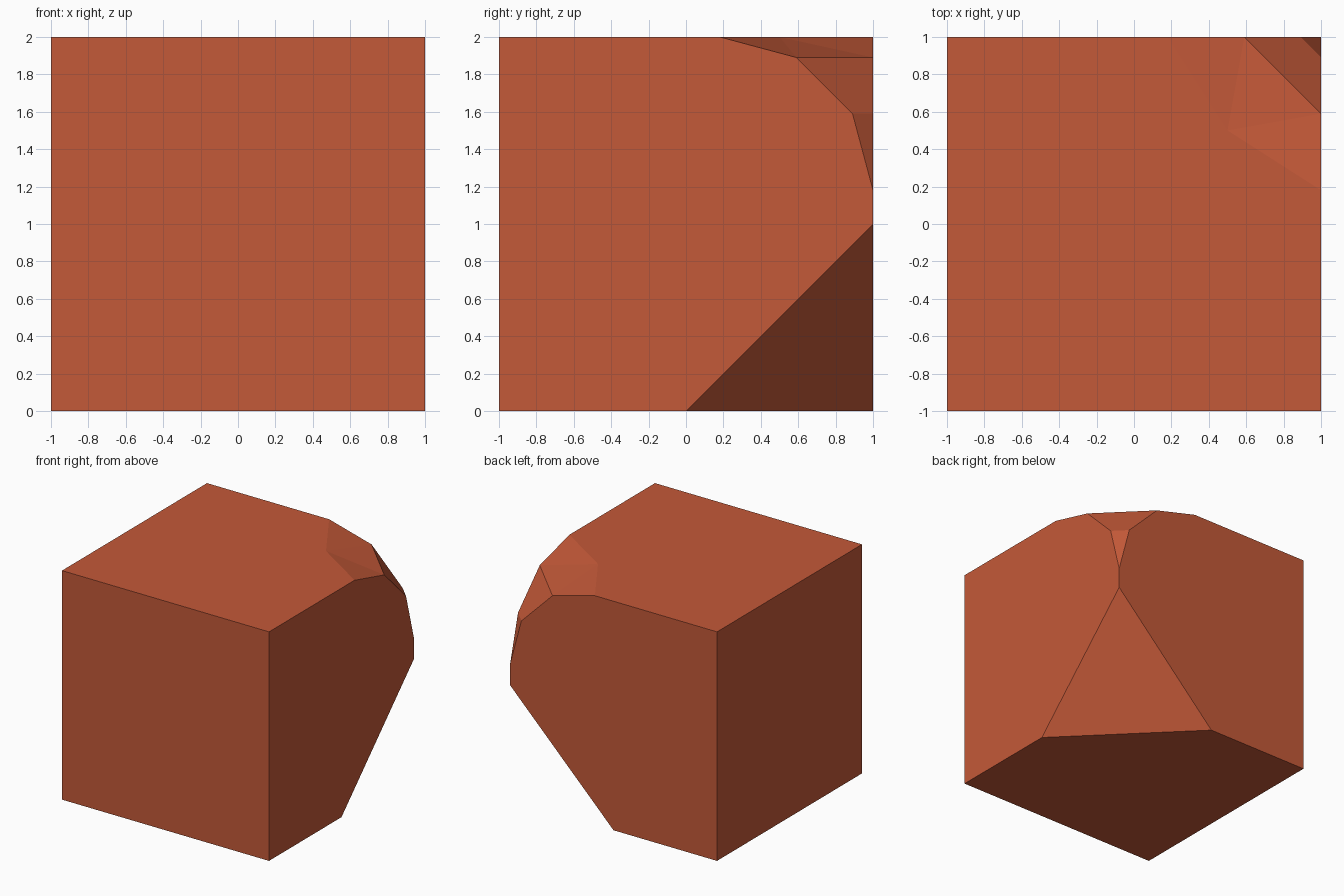
import bpy, bmesh, math

if "Cube" in bpy.data.objects:
    bpy.data.objects.remove(bpy.data.objects["Cube"])

R = 0.82  # radius of the rounded top corner
SEG = 3

bm = bmesh.new()
V = lambda x, y, z: bm.verts.new((x, y, z))

# Plain corners: bottom three and top three
b0, b1, b2 = V(-1, -1, 0), V(1, -1, 0), V(-1, 1, 0)
t0, t1, t2 = V(-1, -1, 2), V(1, -1, 2), V(-1, 1, 2)

# Cut bottom corner
cr, cb, ce = V(1, 0, 0), V(0, 1, 0), V(1, 1, 1)

# Rounded top corner: matching arcs on the right and back sides
tip = V(1, 1, 2 - R)
right_arc, back_arc = [], []
for i in range(1, SEG + 1):
    a = math.radians(90 * i / SEG)
    p, z = 1 - R + R * math.cos(a), 2 - R + R * math.sin(a)
    right_arc.append(V(1, p, z))
    back_arc.append(V(p, 1, z))
inner = V(0.5, 0.5, 2)

# Big sides
bm.faces.new((b0, b1, t1, t0))
bm.faces.new((b0, t0, t2, b2))
bm.faces.new((b0, b2, cb, cr, b1))
bm.faces.new([b1, cr, ce, tip] + right_arc + [t1])
bm.faces.new([b2, t2] + back_arc[::-1] + [tip, ce, cb])
bm.faces.new((t0, t1, right_arc[-1], inner, back_arc[-1], t2))

# Corner facets
bm.faces.new((cr, cb, ce))
bm.faces.new((tip, back_arc[0], right_arc[0]))
bm.faces.new((right_arc[0], back_arc[0], back_arc[1], right_arc[1]))
bm.faces.new((right_arc[1], back_arc[1], inner))
bm.faces.new((right_arc[1], inner, right_arc[2]))
bm.faces.new((back_arc[1], back_arc[2], inner))
bmesh.ops.recalc_face_normals(bm, faces=bm.faces)

mesh = bpy.data.meshes.new("cut_block")
bm.to_mesh(mesh)
bm.free()

mat = bpy.data.materials.new("brick orange")
mat.diffuse_color = (0.55, 0.10, 0.04, 1)
mat.use_nodes = True
mat.node_tree.nodes["Principled BSDF"].inputs["Base Color"].default_value = mat.diffuse_color
mesh.materials.append(mat)
obj = bpy.data.objects.new("cut_block", mesh)
bpy.context.collection.objects.link(obj)
